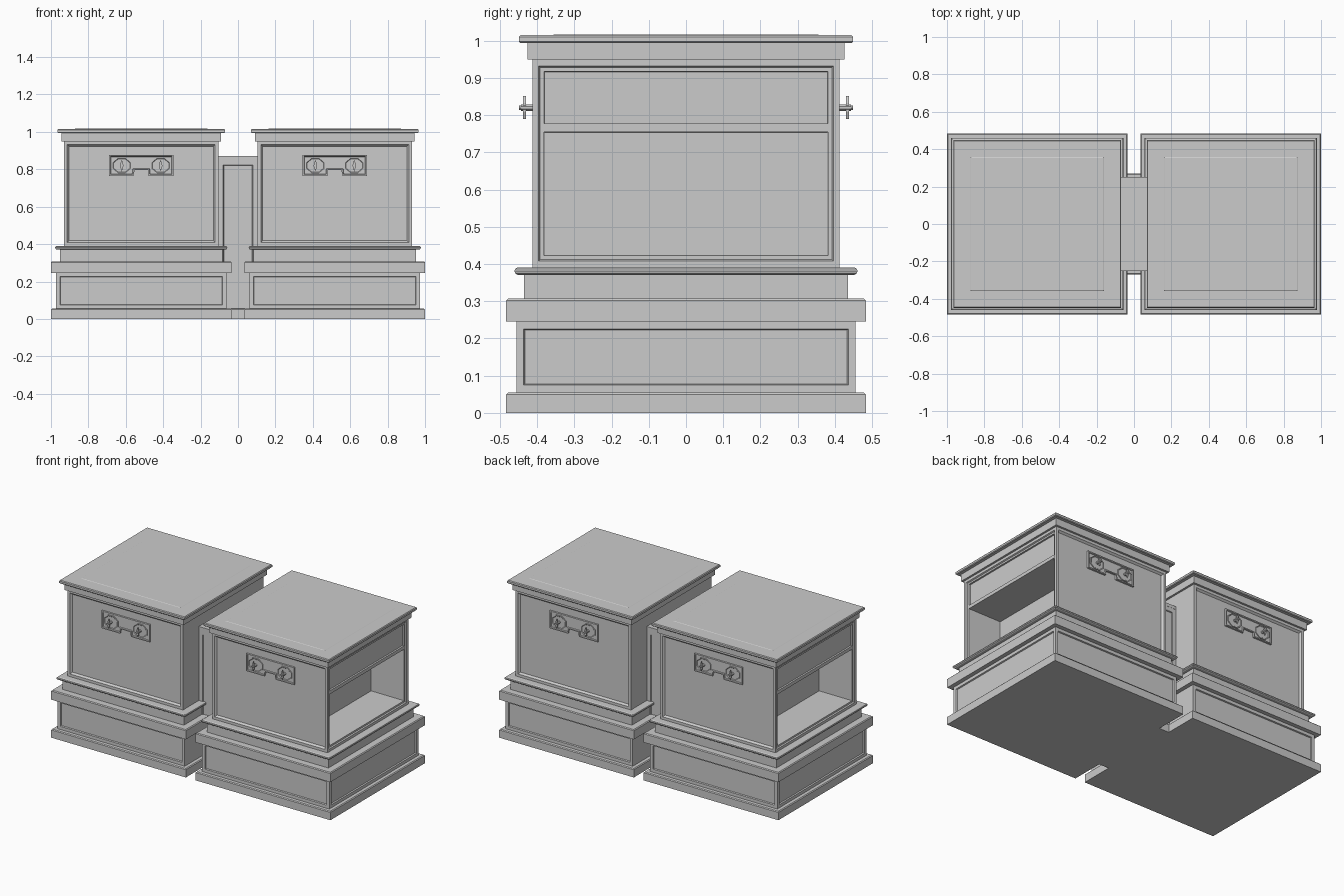
import bpy, bmesh, math
from mathutils import Vector

if "Cube" in bpy.data.objects:
    bpy.data.objects.remove(bpy.data.objects["Cube"])

CX, HX, HY = 0.5175, 0.4825, 0.483     # cabinet centre and plinth half sizes


def finish(bm, name, loc=(0, 0, 0), rot=0.0):
    bm.normal_update()
    me = bpy.data.meshes.new(name)
    bm.to_mesh(me)
    bm.free()
    ob = bpy.data.objects.new(name, me)
    bpy.context.collection.objects.link(ob)
    ob.location = loc
    ob.rotation_euler.z = rot
    return ob


def loft(rings, hx, hy):
    """Stack rectangles (inset, z) into one closed shell; returns side faces per level."""
    bm = bmesh.new()
    loops = []
    for i, z in rings:
        x, y = hx - i, hy - i
        loops.append([bm.verts.new(p) for p in ((-x, -y, z), (x, -y, z), (x, y, z), (-x, y, z))])
    bm.faces.new(loops[0][::-1])
    top = bm.faces.new(loops[-1])
    sides = [[bm.faces.new((a[k], a[(k + 1) % 4], b[(k + 1) % 4], b[k])) for k in range(4)]
             for a, b in zip(loops, loops[1:])]
    bm.normal_update()
    return bm, sides, top


def inset(bm, face, width, depth=0.0):
    bmesh.ops.inset_individual(bm, faces=[face], thickness=width, depth=depth, use_even_offset=True)
    bm.normal_update()


def panel(bm, face, border, slope, depth):
    inset(bm, face, border)
    inset(bm, face, slope, -depth)


def prism(bm, pts, y0, y1):
    """Extrude an anticlockwise x-z outline from y0 (back) to y1 (front, smaller y)."""
    back = [bm.verts.new((x, y0, z)) for x, z in pts]
    front = [bm.verts.new((x, y1, z)) for x, z in pts]
    n = len(pts)
    cap = bm.faces.new(front)
    bm.faces.new(back[::-1])
    for k in range(n):
        bm.faces.new((front[k], back[k], back[(k + 1) % n], front[(k + 1) % n]))
    bm.normal_update()
    return cap


def octagon(cx, cz, rx, rz):
    return [(cx + rx * math.cos(a), cz + rz * math.sin(a))
            for a in (math.radians(22.5 + 45 * k) for k in range(8))]


# cabinet silhouette: plinth, base, band, step, rounded lip, upper box, cornice, top slab
RINGS = [(0, 0), (0, .050), (.005, .055), (.027, .055), (.027, .246), (0, .246), (0, .302), (.005, .307),
         (.048, .307), (.048, .371), (.030, .371), (.024, .375), (.022, .381), (.024, .387), (.030, .391),
         (.070, .391), (.070, .949), (.057, .949), (.057, .994), (.038, .994), (.034, .998),
         (.034, 1.010), (.038, 1.015)]


def cabinet(name, loc, rot):
    bm, sides, top = loft(RINGS, HX, HY)
    base, box = sides[3], sides[15]
    for k in (0, 1, 2):
        panel(bm, base[k], .020, .003, .008)
    for k in (0, 2):
        panel(bm, box[k], .017, .010, .012)
    # end face: recessed frame, split into a closed upper panel and an open bay
    end = box[1]
    panel(bm, end, .017, .004, .008)
    bmesh.ops.bisect_plane(bm, geom=[end] + list(end.edges) + list(end.verts),
                           plane_co=(0, 0, .766), plane_no=(0, 0, 1))
    bm.normal_update()
    xe = HX - .078
    halves = [f for f in bm.faces if abs(f.normal.x - 1) < .01
              and abs(f.calc_center_median().x - xe) < .003 and f.calc_area() > .05
              and .5 < f.calc_center_median().z < .92]
    for f in halves:
        upper = f.calc_center_median().z > .766
        inset(bm, f, .011)
        inset(bm, f, .001, -.010 if upper else -.235)
    # top slab with a shallow raised field
    inset(bm, top, .088)
    inset(bm, top, .003, .002)
    return finish(bm, name, loc, rot)


def handle(name, loc, rot):
    bm = bmesh.new()
    # notched backplate with a raised rim
    plate = prism(bm, [(-.172, .765), (-.040, .765), (-.036, .795), (.036, .795), (.040, .765),
                       (.172, .765), (.172, .877), (-.172, .877)], -.395, -.413)
    panel(bm, plate, .007, .003, .006)
    for s in (-1, 1):
        cx, cz = s * .104, .820
        disc = prism(bm, octagon(cx, cz, .055, .046), -.403, -.413)
        panel(bm, disc, .004, .003, .003)
        prism(bm, octagon(cx, cz, .010, .009), -.405, -.443)          # spindle
        prism(bm, octagon(cx, cz, .006, .006), -.440, -.449)          # spindle tip
        prism(bm, [(cx, cz - .031), (cx + .007, cz - .012), (cx + .007, cz + .012), (cx, cz + .031),
                   (cx - .007, cz + .012), (cx - .007, cz - .012)], -.430, -.438)  # turn key
    return finish(bm, name, loc, rot)


for side, sx, rot in (("right", 1, 0.0), ("left", -1, math.pi)):
    cabinet(side + "_cabinet", (sx * CX, 0, 0), rot)
    handle(side + "_front_handle", (sx * CX, 0, 0), 0.0)
    handle(side + "_back_handle", (sx * CX, 0, 0), math.pi)

# connecting column between the cabinets, with panelled faces and a thin cap
bm, sides, top = loft([(0, .0), (0, .850), (-.001, .850), (-.001, .870)], .106, .250)
for k in (0, 2):
    panel(bm, sides[0][k], .027, .003, .006)
finish(bm, "connector_column")

# plinth piece bridging the two bases
bm, sides, top = loft([(0, 0), (0, .050), (.005, .055)], .042, .270)
finish(bm, "connector_plinth")
